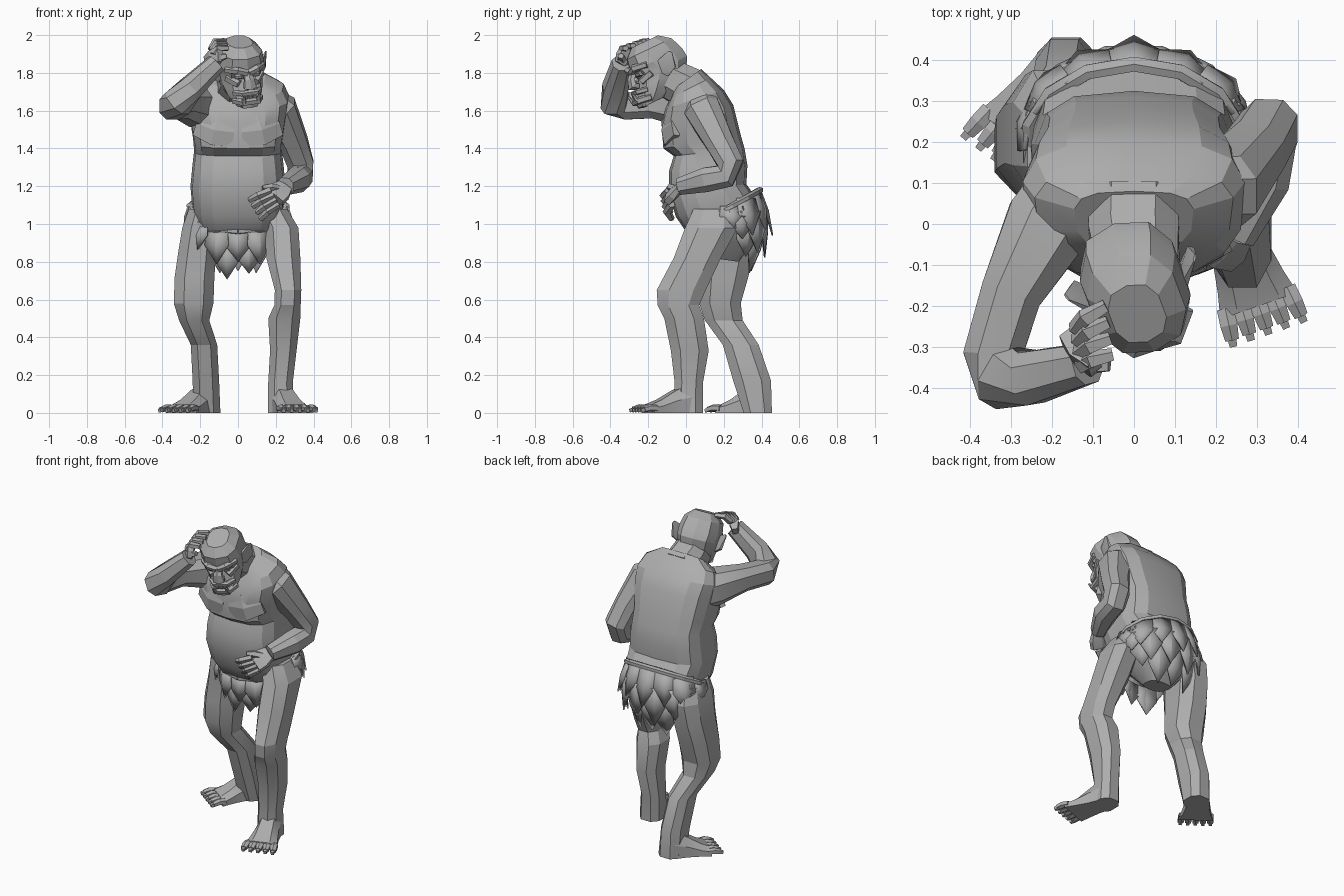
import bpy, bmesh, math
from mathutils import Vector, Matrix

default_cube = bpy.data.objects.get("Cube")
if default_cube:
    bpy.data.objects.remove(default_cube, do_unlink=True)

skin = bpy.data.materials.new("stone grey")
skin.use_nodes = True
grey = (.42, .42, .42, 1)
skin.diffuse_color = grey
skin.node_tree.nodes["Principled BSDF"].inputs["Base Color"].default_value = grey


def finish(name, bm, matrix=None):
    """Turn a bmesh into a shaded object."""
    if matrix:
        bm.transform(matrix)
    bmesh.ops.recalc_face_normals(bm, faces=bm.faces)
    mesh = bpy.data.meshes.new(name)
    bm.to_mesh(mesh)
    bm.free()
    mesh.materials.append(skin)
    obj = bpy.data.objects.new(name, mesh)
    bpy.context.collection.objects.link(obj)
    bpy.ops.object.select_all(action='DESELECT')
    obj.select_set(True)
    bpy.context.view_layer.objects.active = obj
    bpy.ops.object.shade_smooth_by_angle(angle=math.radians(20))
    return obj


def loft(name, rings, matrix=None):
    """Skin a list of equal point rings and cap both ends."""
    bm = bmesh.new()
    loops = [[bm.verts.new(point) for point in ring] for ring in rings]
    for low, high in zip(loops, loops[1:]):
        for i in range(len(low)):
            j = (i + 1) % len(low)
            bm.faces.new((low[i], low[j], high[j], high[i]))
    bm.faces.new(loops[0])
    bm.faces.new(loops[-1])
    return finish(name, bm, matrix)


def unit_ring(sides, boxy=.8):
    """Rounded box outline that reaches exactly one on both axes."""
    points = []
    for i in range(sides):
        angle = math.tau * (i + .5) / sides
        c, s = math.cos(angle), math.sin(angle)
        points.append((math.copysign(abs(c) ** boxy, c), math.copysign(abs(s) ** boxy, s)))
    widest, tallest = max(u for u, v in points), max(v for u, v in points)
    return [(u / widest, v / tallest) for u, v in points]


def column(name, levels):
    """Loft of level rings: z, centre x, centre y, half width, half depth."""
    loft(name, [[(x + rx * u, y + ry * v, z) for u, v in unit_ring(8)]
                for z, x, y, rx, ry in levels])


def limb(name, stations, sides=6, flat=1, up=(0, 0, 1), matrix=None):
    """Tube through stations of x, y, z, radius; flat squashes it along up."""
    points = [Vector(s[:3]) for s in stations]
    rings = []
    for i, (point, station) in enumerate(zip(points, stations)):
        tangent = points[min(i + 1, len(points) - 1)] - points[max(i - 1, 0)]
        side = tangent.cross(Vector(up)).normalized()
        top = side.cross(tangent).normalized()
        r = station[3]
        rings.append([point + side * u * r + top * v * r * flat
                      for u, v in unit_ring(sides)])
    return loft(name, rings, matrix)


# Torso: tilted rings of front y, front z, back y, back z, half width
body_levels = [
    (.14, .82, .28, .80, .08), (.06, .91, .36, .91, .17), (.0, .96, .385, 1.0, .22),
    (-.055, 1.04, .385, 1.12, .25), (-.09, 1.17, .32, 1.21, .26),
    (-.09, 1.28, .325, 1.31, .25), (-.065, 1.36, .31, 1.40, .24),
    (-.12, 1.40, .29, 1.47, .245), (-.13, 1.54, .25, 1.63, .27),
    (-.11, 1.61, .20, 1.71, .28), (-.08, 1.67, .13, 1.775, .25), (-.06, 1.72, .08, 1.82, .15)]
torso_rings = []
for front, front_z, back, back_z, half in body_levels:
    ring = []
    for u, v in unit_ring(14, .65):
        t = (v + 1) / 2
        ring.append((half * u * (.9 + .1 * t), front + (back - front) * t,
                     front_z + (back_z - front_z) * t))
    torso_rings.append(ring)
loft("torso", torso_rings)
limb("neck", [(0, .06, 1.70, .11), (0, -.02, 1.735, .11), (.01, -.11, 1.78, .10)], 8)

# Chest muscles
for side in (-1, 1):
    limb("chest_muscle", [(side * .02, -.095, 1.485, .075), (side * .12, -.095, 1.495, .08),
                          (side * .21, -.05, 1.53, .065)], 6, .45, (0, 1, 0))

# Legs
column("left_leg", [
    (1.08, .18, .15, .08, .11), (.98, .23, .135, .09, .14), (.82, .24, .06, .09, .125),
    (.65, .265, -.025, .07, .13), (.57, .262, -.04, .07, .11), (.50, .245, -.01, .085, .105),
    (.33, .24, .02, .07, .10), (.16, .225, .015, .065, .075), (0, .23, .01, .07, .08)])
column("right_leg", [
    (1.08, -.18, .2, .08, .12), (.98, -.2, .22, .095, .155), (.86, -.215, .22, .10, .145),
    (.72, -.23, .20, .105, .13), (.58, -.235, .18, .105, .11), (.49, -.232, .20, .08, .10),
    (.36, -.18, .29, .07, .095), (.17, -.17, .35, .07, .10), (0, -.165, .38, .072, .075)])


def foot(name, heel, ball):
    """Wedge foot with five clawed toes fanned across the ball."""
    heel, ball = Vector((*heel, 0)), Vector((*ball, 0))
    ahead = (ball - heel).normalized()
    across = Vector((-ahead.y, ahead.x, 0))
    rings = []
    for t, half, height in ((0, .065, .16), (.4, .07, .12), (.75, .085, .07), (1, .1, .045)):
        centre = heel.lerp(ball, t)
        rings.append([centre + across * half * u + Vector((0, 0, height * h))
                      for u, h in ((-1, 0), (1, 0), (1, .55), (.55, 1), (-.55, 1), (-1, .55))])
    loft(name, rings)
    for i in range(-2, 3):
        root = ball + across * i * .04 - ahead * .02
        reach = ahead + across * i * .06
        toe = [(*(root + reach * d + Vector((0, 0, z))), r)
               for d, z, r in ((0, .024, .021), (.04, .027, .021), (.075, .018, .017))]
        limb(name + "_toe", toe, 6, .9)
        claw = [(*(root + reach * d + Vector((0, 0, z))), r)
                for d, z, r in ((.06, .02, .012), (.092, .012, .009))]
        limb(name + "_claw", claw, 4)


foot("left_foot", (.225, .03), (.305, -.20))
foot("right_foot", (-.165, .40), (-.30, .215))

# Arms
limb("right_arm", [(-.14, .10, 1.60, .10), (-.21, .0, 1.62, .105), (-.30, -.17, 1.635, .075),
                   (-.345, -.32, 1.625, .072), (-.32, -.375, 1.64, .075),
                   (-.25, -.375, 1.72, .065), (-.115, -.34, 1.85, .05)], 8)
limb("left_arm", [(.13, .08, 1.65, .09), (.22, .09, 1.60, .095), (.295, .18, 1.43, .075),
                  (.33, .235, 1.32, .07), (.33, .21, 1.255, .065),
                  (.315, .11, 1.235, .065), (.25, -.03, 1.20, .045)], 8, 1, (1, 0, 0))


def hand(name, wrist, knuckle, tip, spread, arch, thumb):
    """Palm, four bent fingers set along spread, and a thumb."""
    wrist, knuckle, tip = Vector(wrist), Vector(knuckle), Vector(tip)
    spread, arch, thumb = Vector(spread), Vector(arch), Vector(thumb)
    limb(name + "_palm", [(*wrist, .042), (*wrist.lerp(knuckle, .5), .06), (*knuckle, .058)],
         6, .5, arch)
    for i in range(4):
        offset = spread * (i - 1.5)
        start, end = knuckle + offset * .8, tip + offset * 1.1
        limb(name + "_finger", [(*start, .019), (*(start.lerp(end, .5) + arch), .019),
                                (*end, .014)], 5)
    limb(name + "_thumb", [(*wrist.lerp(knuckle, .3), .021),
                           (*(wrist.lerp(thumb, .6) + arch * .6), .02), (*thumb, .014)], 5)


hand("right_hand", (-.12, -.34, 1.84), (-.135, -.30, 1.91), (-.06, -.26, 1.95),
     (.005, -.036, -.012), (-.015, 0, .018), (-.06, -.345, 1.89))
hand("left_hand", (.25, -.03, 1.20), (.19, -.085, 1.14), (.09, -.085, 1.075),
     (-.018, -.006, .03), (-.01, -.025, 0), (.13, -.09, 1.19))

# Head, built upright and then tilted into place
pose = (Matrix.Translation((.005, -.14, 1.82)) @ Matrix.Rotation(math.radians(17), 4, 'Z')
        @ Matrix.Rotation(math.radians(-8), 4, 'Y') @ Matrix.Rotation(math.radians(24), 4, 'X'))
skull = [(-.145, .06, -.18, -.05), (-.095, .095, -.18, .08), (-.05, .11, -.155, .14),
         (.0, .118, -.13, .165), (.05, .122, -.15, .16), (.12, .11, -.14, .13),
         (.165, .065, -.09, .07)]
loft("head", [[(half * u, (front + back) / 2 + (back - front) / 2 * v, z)
               for u, v in unit_ring(10)] for z, half, front, back in skull], pose)


def feature(name, stations, sides=6, flat=1, up=(0, 0, 1)):
    limb(name, stations, sides, flat, up, pose)


feature("nose", [(0, -.14, .045, .02), (0, -.17, .01, .026), (0, -.18, -.02, .034),
                 (0, -.15, -.035, .024)], 6, .8, (0, 1, 0))
for name, z, reach, thick in (("upper_lip", -.06, -.20, .015), ("lower_lip", -.105, -.215, .019)):
    feature(name, [(-.07, -.13, z - .01, thick), (-.04, reach + .025, z, thick),
                   (.04, reach + .025, z, thick), (.07, -.13, z - .01, thick)], 6)
feature("chin", [(0, -.165, -.11, .055), (0, -.175, -.145, .04)], 6, .6, (0, 1, 0))
for side in (-1, 1):
    feature("brow", [(side * .005, -.15, .045, .018), (side * .05, -.145, .062, .02),
                     (side * .10, -.085, .05, .018)])
    feature("eye", [(side * .03, -.135, .022, .012), (side * .065, -.125, .022, .013)], 6)
    feature("cheek", [(side * .045, -.135, -.02, .02), (side * .09, -.075, .0, .023)])
    feature("tusk", [(side * .04, -.2, -.10, .012), (side * .042, -.21, -.06, .005)],
            5, 1, (0, 1, 0))
    feature("ear", [(side * .105, -.03, -.025, .035), (side * .135, .005, .01, .05),
                    (side * .165, .04, .06, .01)], 6, .3, (side, -.6, 0))
for i in range(-1, 2):
    feature("tooth", [(i * .024, -.185, -.095, .01), (i * .024, -.19, -.07, .008)],
            4, .6, (0, 1, 0))

# Leaf skirt: folded leaves hung round a tilted waist
def leaf(base, outward, width, length, lean):
    across = Vector((-outward.y, outward.x, 0))
    down = (outward * lean - Vector((0, 0, 1))).normalized()
    ridge = outward * .008
    bm = bmesh.new()
    left, right = ([bm.verts.new(base + across * width * s * w + down * length * t)
                    for w, t in ((.45, 0), (.5, .45))] for s in (-1, 1))
    top = bm.verts.new(base + ridge)
    middle = bm.verts.new(base + ridge * 2 + down * length * .45)
    tip = bm.verts.new(base + down * length)
    for edge in (left, right):
        bm.faces.new((top, edge[0], edge[1], middle))
        bm.faces.new((middle, edge[1], tip))
    thick = finish("skirt_leaf", bm).modifiers.new("thickness", 'SOLIDIFY')
    thick.thickness = .008


def waist(angle):
    return Vector((.26 * math.sin(angle), .20 - .19 * math.cos(angle),
                   1.07 - .11 * math.cos(angle)))


count = 14
for layer in range(3):
    for i in range(count):
        angle = math.tau * (i + layer * .5) / count
        rear, front = max(0, -math.cos(angle)), max(0, math.cos(angle))
        if layer and rear < .4 and (front < .85 or layer > 1):
            continue
        outward = Vector((math.sin(angle), -math.cos(angle), 0))
        tuck = rear * (0, .035, .02)[layer]
        drop = Vector((0, front * .03 * layer, -(.11 * rear + .07 * front) * layer))
        leaf(waist(angle) + drop + outward * tuck, outward, .14,
             .10 + .12 * rear + .06 * front + .03 * (i % 2), .3 - .3 * front - .3 * layer * rear)
belt = [(*waist(math.tau * i / count), .018) for i in range(count + 1)]
limb("skirt_belt", belt, 6, .9)
